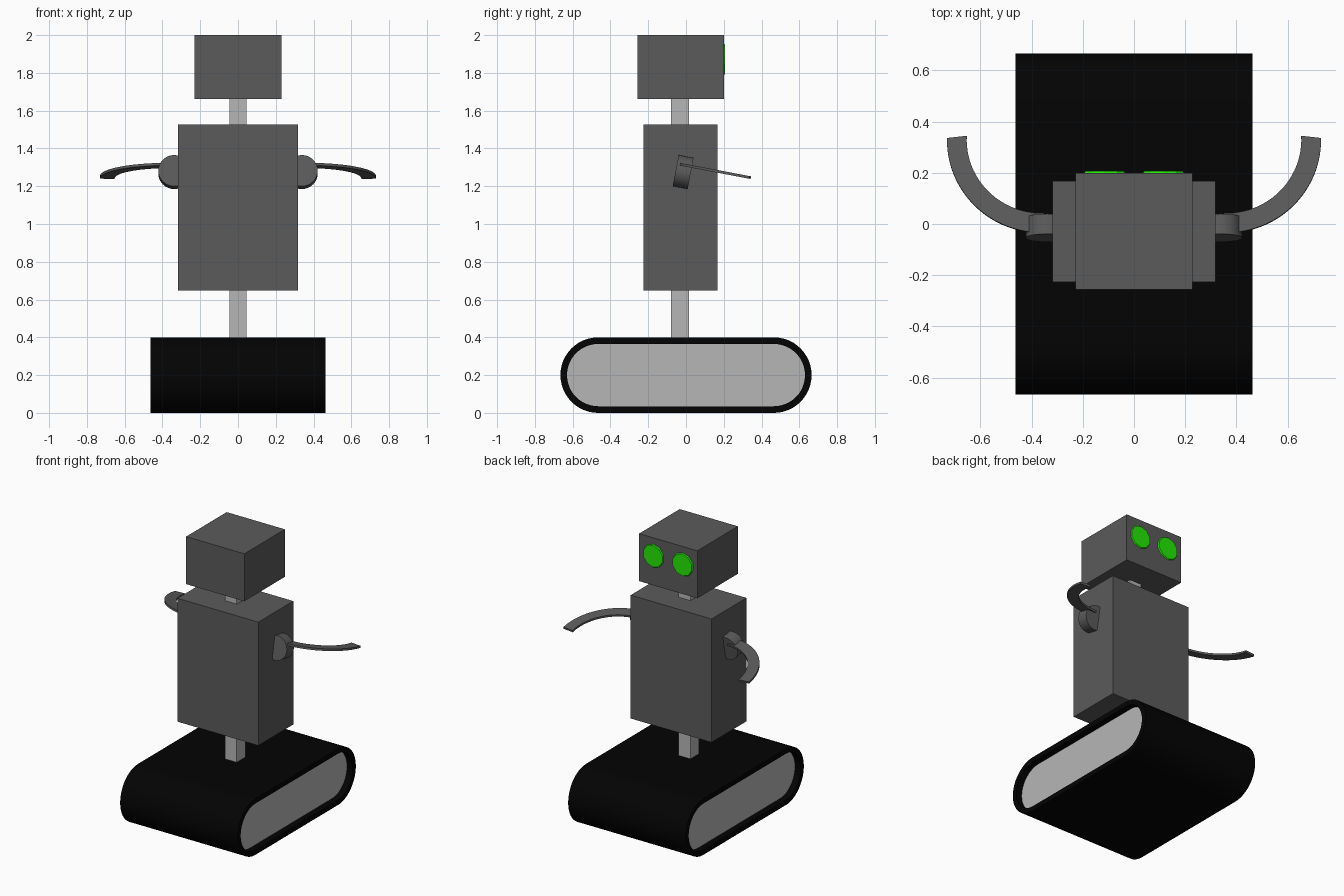
import bpy, bmesh
from math import pi, cos, sin, radians
from mathutils import Matrix

cube = bpy.data.objects.get("Cube")
if cube:
    bpy.data.objects.remove(cube, do_unlink=True)


def material(name, r, g, b):
    m = bpy.data.materials.new(name)
    m.use_nodes = True
    m.diffuse_color = (r, g, b, 1)
    m.node_tree.nodes["Principled BSDF"].inputs["Base Color"].default_value = (r, g, b, 1)
    return m


dark_grey = material("dark grey metal", 0.104, 0.104, 0.104)
light_grey = material("light grey metal", 0.47, 0.47, 0.47)
black = material("black rubber", 0.001, 0.001, 0.001)
green = material("green eye", 0.018, 0.8, 0.002)


def finish(name, bm, *mats):
    bmesh.ops.recalc_face_normals(bm, faces=bm.faces)
    mesh = bpy.data.meshes.new(name)
    bm.to_mesh(mesh)
    bm.free()
    for m in mats:
        mesh.materials.append(m)
    mesh.shade_smooth()
    mesh.set_sharp_from_angle(angle=radians(30))
    obj = bpy.data.objects.new(name, mesh)
    bpy.context.collection.objects.link(obj)
    return obj


def box(name, half_x, y0, y1, z0, z1, mat):
    bm = bmesh.new()
    bmesh.ops.create_cube(bm, size=1)
    bmesh.ops.scale(bm, vec=(2 * half_x, y1 - y0, z1 - z0), verts=bm.verts)
    bmesh.ops.translate(bm, vec=(0, (y0 + y1) / 2, (z0 + z1) / 2), verts=bm.verts)
    return finish(name, bm, mat)


def disc(name, center, front_radius, back_radius, depth, sides, tilt, mat):
    # Cylinder lying along y, pitched about x by tilt
    bm = bmesh.new()
    place = Matrix.Translation(center) @ Matrix.Rotation(pi / 2 + tilt, 4, 'X')
    bmesh.ops.create_cone(bm, cap_ends=True, segments=sides, radius1=back_radius,
                          radius2=front_radius, depth=depth, matrix=place)
    return finish(name, bm, mat)


def slab(points, offset):
    # Extrude a closed outline by an offset
    bm = bmesh.new()
    face = bm.faces.new([bm.verts.new(p) for p in points])
    top = bmesh.ops.extrude_face_region(bm, geom=[face], use_keep_orig=True)["geom"]
    bmesh.ops.translate(bm, vec=offset, verts=[v for v in top if isinstance(v, bmesh.types.BMVert)])
    bmesh.ops.recalc_face_normals(bm, faces=bm.faces)
    return bm


# Track base: rounded belt with recessed side panels
half_width, radius, reach, steps, recess = 0.462, 0.2, 0.465, 24, 0.045
outline = []
for side in (1, -1):
    for i in range(steps + 1):
        a = -pi / 2 + pi * i / steps
        outline.append((-half_width, side * (reach + radius * cos(a)), radius + side * radius * sin(a)))
bm = slab(outline, (2 * half_width, 0, 0))
for cap in [f for f in bm.faces if len(f.verts) > 4]:
    bmesh.ops.inset_region(bm, faces=[cap], thickness=0.035, use_even_offset=True)
    # A second inset of zero width gives the recess its walls
    bmesh.ops.inset_region(bm, faces=[cap], thickness=0)
    cap.material_index = 1
    for v in cap.verts:
        v.co.x += -recess if v.co.x > 0 else recess
finish("track_base", bm, black, light_grey)

# Posts, torso and head
box("waist_post", 0.046, -0.08, 0.016, 0.38, 0.67, light_grey)
box("neck_post", 0.046, -0.08, 0.016, 1.5, 1.68, light_grey)
box("torso", 0.318, -0.226, 0.167, 0.648, 1.526, dark_grey)
box("head", 0.229, -0.256, 0.2, 1.662, 2.0, dark_grey)

# Eyes, shoulders and curved arms on both sides
tilt = radians(-10.8)
for side, label in ((1, "left"), (-1, "right")):
    disc(label + "_eye", (side * 0.115, 0.203, 1.872), 0.084, 0.078, 0.009, 10, 0, green)
    disc(label + "_shoulder", (side * 0.338, -0.015, 1.275), 0.084, 0.084, 0.08, 32, tilt, dark_grey)

    inner, outer = [], []
    for i in range(25):
        t = i / 24
        for r, sweep, row in ((0.292, 95, inner), (0.369, 93, outer)):
            a = radians(-92 + sweep * t)
            row.append((side * r * cos(a), r * sin(a), -0.007))
    bm = slab(inner + outer[::-1], (0, 0, 0.014))
    place = Matrix.Translation((side * 0.361, 0.328, 1.248)) @ Matrix.Rotation(tilt, 4, 'X')
    bmesh.ops.transform(bm, matrix=place, verts=bm.verts)
    finish(label + "_arm", bm, dark_grey)
